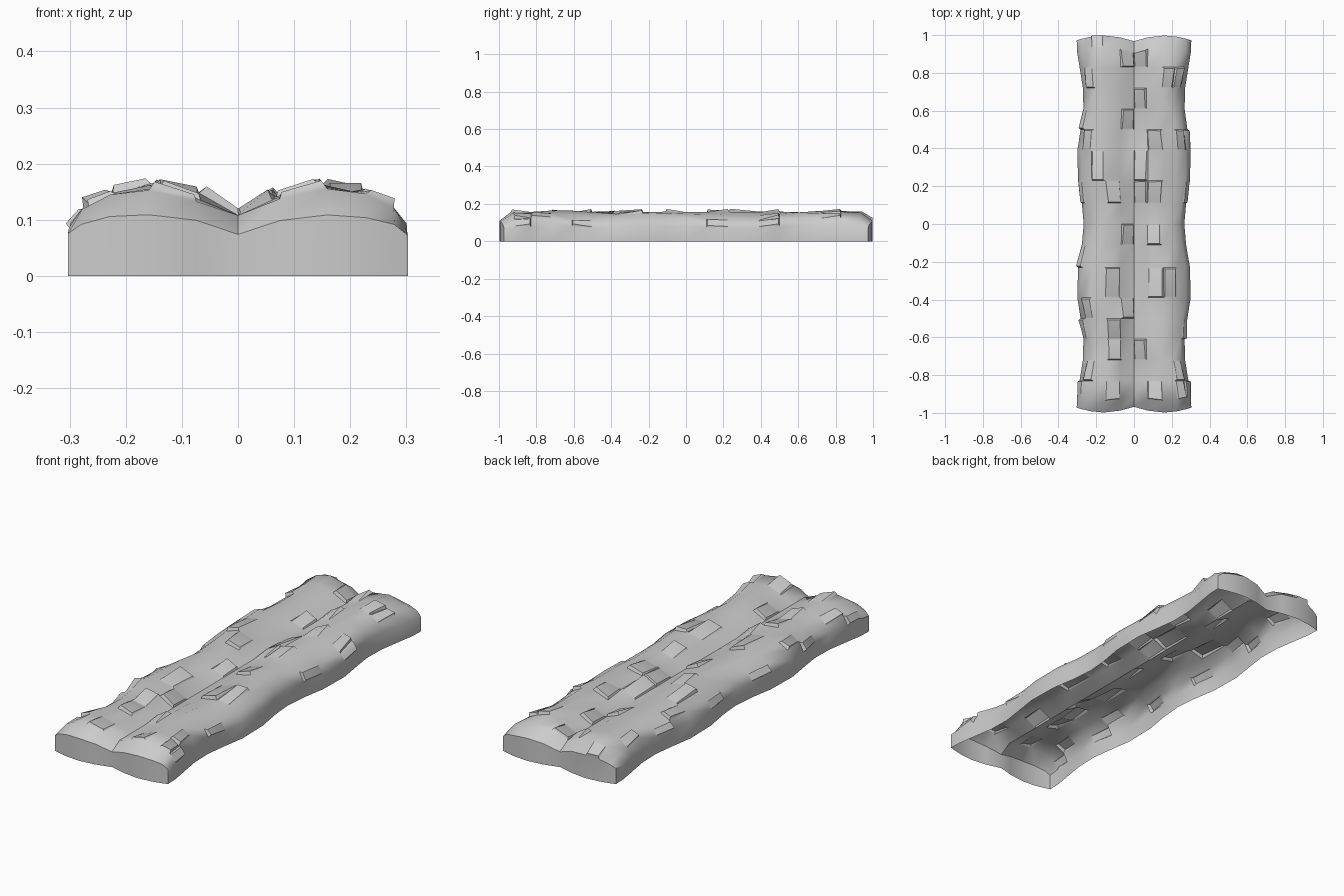
import bpy, bmesh, math, random

if "Cube" in bpy.data.objects:
    bpy.data.objects.remove(bpy.data.objects["Cube"])

random.seed(4)

# Rows along the length, and half cross-section (x, z) from groove to outer edge
half = [0.11, 0.23, 0.39, 0.50, 0.61, 0.72, 0.83, 0.93, 0.99]
ys = [-y for y in reversed(half)] + [0] + half
prof = [(0, .108), (.07, .138), (.15, .156), (.215, .145), (.262, .117), (.285, .078)]
xs = [(-x, z) for x, z in reversed(prof)] + prof[1:]
n = len(xs)


def surface_point(x, z, y):
    """Two wavy rounded lobes with a central groove and scalloped ends."""
    width = 1 - 0.065 * math.cos(2 * math.pi * y / 0.65)
    if abs(x) > 0.02:
        z += 0.005 * math.sin(y * 9 + x * 8) + random.uniform(-.005, .005)
    if abs(y) > 0.96:
        z = 0.074 + (z - 0.078) * 0.45 if abs(x) > 0.02 else 0.074
    if abs(y) > 0.9:
        y *= (0.968 + 0.03 * math.sin(math.pi * min(abs(x) / .3, 1))) / 0.99
    return (x * width, y, z)


bm = bmesh.new()
grid = [[bm.verts.new(surface_point(x, z, y)) for x, z in xs] for y in ys]
cells = {}
for r in range(len(ys) - 1):
    for c in range(n - 1):
        cells[c, r] = bm.faces.new((grid[r][c], grid[r][c + 1],
                                    grid[r + 1][c + 1], grid[r + 1][c]))

# Skirt walls down to the ground, open underneath
rim = ([grid[0][c] for c in range(n)] + [row[-1] for row in grid[1:]]
       + [grid[-1][c] for c in range(n - 2, -1, -1)]
       + [grid[r][0] for r in range(len(ys) - 2, 0, -1)])
base = [bm.verts.new((v.co.x, v.co.y, 0)) for v in rim]
for i in range(len(rim)):
    j = (i + 1) % len(rim)
    bm.faces.new((base[i], base[j], rim[j], rim[i]))
bm.normal_update()

# Bark chips lifted at one corner or edge: column -> rows
chips = {0: [1, 4, 7, 10, 13], 1: [2, 5, 12, 15], 2: [11, 17],
         3: [1, 3, 4, 6, 10], 4: [5, 8, 13, 16],
         5: [3, 10, 11, 14, 16], 6: [1, 6, 8, 10, 12],
         7: [6, 15], 8: [1, 2, 12, 15], 9: [1, 4, 10, 12]}
for c, rows in chips.items():
    for r in rows:
        f = cells[c, r]
        normal = f.normal.copy()
        bmesh.ops.inset_individual(bm, faces=[f], thickness=0.009, depth=0)
        centre = f.calc_center_median()
        side = random.choice((-1, 1))
        for v in f.verts:
            high = (v.co.y - centre.y) * side > 0
            outer = abs(v.co.x) > abs(centre.x)
            v.co += normal * ((0.017 if outer else 0.011) if high else 0.002)

bmesh.ops.recalc_face_normals(bm, faces=bm.faces)
mesh = bpy.data.meshes.new("bark_plank")
bm.to_mesh(mesh)
bm.free()
plank = bpy.data.objects.new("bark_plank", mesh)
bpy.context.collection.objects.link(plank)
bpy.context.view_layer.objects.active = plank
plank.select_set(True)
bpy.ops.object.shade_smooth_by_angle(angle=math.radians(40))
